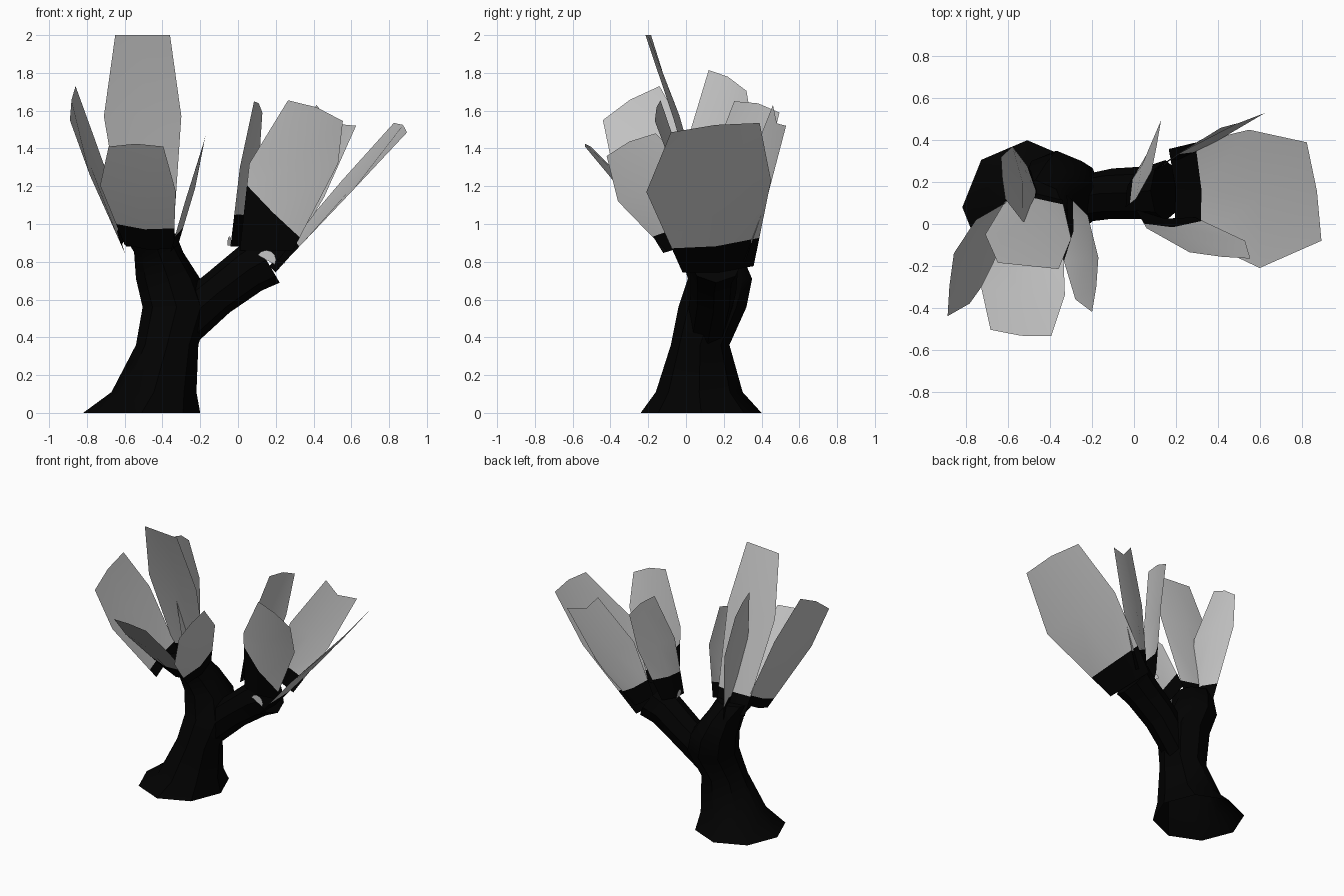
import bpy
import math
from mathutils import Vector

default_cube = bpy.data.objects.get("Cube")
if default_cube:
    bpy.data.objects.remove(default_cube, do_unlink=True)


def make_material(name, value):
    material = bpy.data.materials.new(name)
    material.use_nodes = True
    colour = (value, value, value, 1)
    material.diffuse_color = colour
    material.node_tree.nodes["Principled BSDF"].inputs["Base Color"].default_value = colour
    return material


bark = make_material("black bark", 0.0005)
leaf = make_material("grey petal", 0.56)


def make_object(name, verts, faces, indices=None):
    mesh = bpy.data.meshes.new(name)
    mesh.from_pydata(verts, [], faces)
    mesh.materials.append(bark)
    mesh.materials.append(leaf)
    if indices:
        mesh.polygons.foreach_set("material_index", indices)
    mesh.update()
    obj = bpy.data.objects.new(name, mesh)
    bpy.context.collection.objects.link(obj)
    bpy.ops.object.select_all(action="DESELECT")
    obj.select_set(True)
    bpy.context.view_layer.objects.active = obj
    bpy.ops.object.shade_smooth_by_angle(angle=math.radians(40))
    return obj


def make_limb(name, axis, rings, sides=8):
    """Loft rings of (x, y, z, radius, depth radius) along axis, open at the start."""
    across = Vector((0, 1, 0))
    side = across.cross(Vector(axis).normalized())
    verts, faces = [], []
    for x, y, z, radius, depth in rings:
        for i in range(sides):
            angle = math.tau * i / sides
            verts.append(Vector((x, y, z)) + side * radius * math.cos(angle)
                         + across * depth * math.sin(angle))
    for row in range(len(rings) - 1):
        for i in range(sides):
            a, b = row * sides + i, row * sides + (i + 1) % sides
            faces.append((a, b, b + sides, a + sides))
    faces.append(tuple(range(len(verts) - sides, len(verts))))
    return make_object(name, verts, faces)


def make_petal(name, heart, base, middle, tip, side, tip_side,
               base_width=0.6, dark=(0.3, 0.3), cup=0.025, peak=0.02):
    """Cupped sheet from base to tip; its foot is dark up to the given fractions."""
    heart, base, middle, tip, side, tip_side = map(
        Vector, (heart, base, middle, tip, side, tip_side))
    normal = side.cross(tip - base).normalized()
    if normal.dot(middle - heart) < 0:
        normal = -normal
    foot = side * base_width
    left = (base - foot).lerp(middle - side, dark[0])
    right = (base + foot).lerp(middle + side, dark[1])
    rise = (tip - middle).normalized() * peak
    rows = [
        (base - foot, base + normal * cup, base + foot),
        (left, (left + right) / 2 + normal * cup, right),
        (middle - side, middle + normal * cup, middle + side),
        (tip - tip_side, tip + rise, tip + tip_side),
    ]
    verts = [point for row in rows for point in row]
    faces, indices = [], []
    for row in range(len(rows) - 1):
        for column in range(2):
            a = row * 3 + column
            faces.append((a, a + 1, a + 4, a + 3))
            indices.append(min(row, 1))
    return make_object(name, verts, faces, indices)


def make_scale(name, centre, side, up):
    """Small pale half-round plate."""
    centre, side, up = Vector(centre), Vector(side), Vector(up)
    angles = [math.pi * i / 6 for i in range(7)]
    verts = [centre + side * math.cos(a) + up * math.sin(a) for a in angles]
    return make_object(name, verts, [tuple(range(7))], [1])


# Trunk, flaring at the foot and spreading under its flower
make_limb("trunk", (0, 0, 1), [
    (-0.51, 0.08, 0, 0.31, 0.32),
    (-0.445, 0.07, 0.11, 0.225, 0.23),
    (-0.375, 0.075, 0.36, 0.165, 0.155),
    (-0.325, 0.14, 0.56, 0.18, 0.18),
    (-0.37, 0.18, 0.71, 0.17, 0.17),
    (-0.42, 0.13, 0.85, 0.13, 0.16),
    (-0.47, 0.06, 0.95, 0.14, 0.15),
])

# Side bough leaning to the left
make_limb("side_bough", (0.85, 0, 0.5), [
    (-0.31, 0.11, 0.46, 0.13, 0.11),
    (-0.105, 0.145, 0.635, 0.12, 0.12),
    (0.06, 0.15, 0.76, 0.13, 0.125),
    (0.15, 0.16, 0.81, 0.14, 0.145),
])

# Flower on the trunk
heart = (-0.47, 0.05, 0.9)
make_petal("trunk_petal_tall", heart, (-0.47, 0.14, 0.88), (-0.505, -0.06, 1.57),
           (-0.505, -0.2, 2), (0.205, -0.01, 0), (0.145, -0.015, 0), dark=(0.2, 0.2), peak=0)
make_petal("trunk_petal_front", heart, (-0.47, -0.05, 0.88), (-0.53, -0.32, 1.19),
           (-0.54, -0.52, 1.41), (0.2, -0.02, -0.015), (0.145, -0.015, 0), 0.65,
           dark=(0.35, 0.35))
make_petal("trunk_petal_right", heart, (-0.59, 0, 0.9), (-0.77, -0.18, 1.35),
           (-0.875, -0.29, 1.64), (0.015, 0.2, 0.09), (0.015, 0.15, 0.09), dark=(0.15, 0.15))
make_petal("trunk_petal_left", heart, (-0.34, 0.02, 0.9), (-0.25, -0.16, 1.2),
           (-0.185, -0.29, 1.42), (0.03, 0.2, 0.08), (0.015, 0.13, 0.06))
make_petal("trunk_petal_back", heart, (-0.48, 0.15, 0.88), (-0.555, 0.19, 1.43),
           (-0.625, 0.22, 1.76), (-0.025, 0.18, -0.02), (-0.01, 0.1, -0.055), dark=(0.2, 0.2))

# Flower on the side bough
heart = (0.16, 0.16, 0.9)
make_petal("bough_petal_wide", heart, (0.18, 0.17, 0.76), (0.575, 0.12, 1.2),
           (0.86, 0.155, 1.51), (-0.025, 0.33, 0.03), (-0.035, 0.235, 0.025), 0.57,
           dark=(0.3, 0.33))
make_petal("bough_petal_front", heart, (0.15, 0.05, 0.86), (0.295, -0.05, 1.32),
           (0.41, -0.15, 1.6), (0.235, -0.03, 0), (0.145, -0.015, -0.055),
           dark=(0.75, 0.15))
make_petal("bough_petal_right", heart, (-0.01, 0.17, 0.88), (0.06, 0.27, 1.3),
           (0.107, 0.375, 1.62), (0.05, 0.15, 0), (0.022, 0.12, -0.03), dark=(0.4, 0.4))
make_petal("bough_petal_back", heart, (0.17, 0.28, 0.84), (0.33, 0.38, 1.22),
           (0.52, 0.495, 1.575), (0.125, 0.05, -0.08), (0.105, 0.035, -0.055), peak=-0.05)

# Pale bud scales on the bough, one in front and one at its right
make_scale("bud_scale_front", (0.15, 0.01, 0.81), (0.045, 0, -0.025), (0.025, 0, 0.045))
make_scale("bud_scale_right", (-0.045, 0.15, 0.885), (-0.012, 0.045, 0), (0, 0, 0.05))
